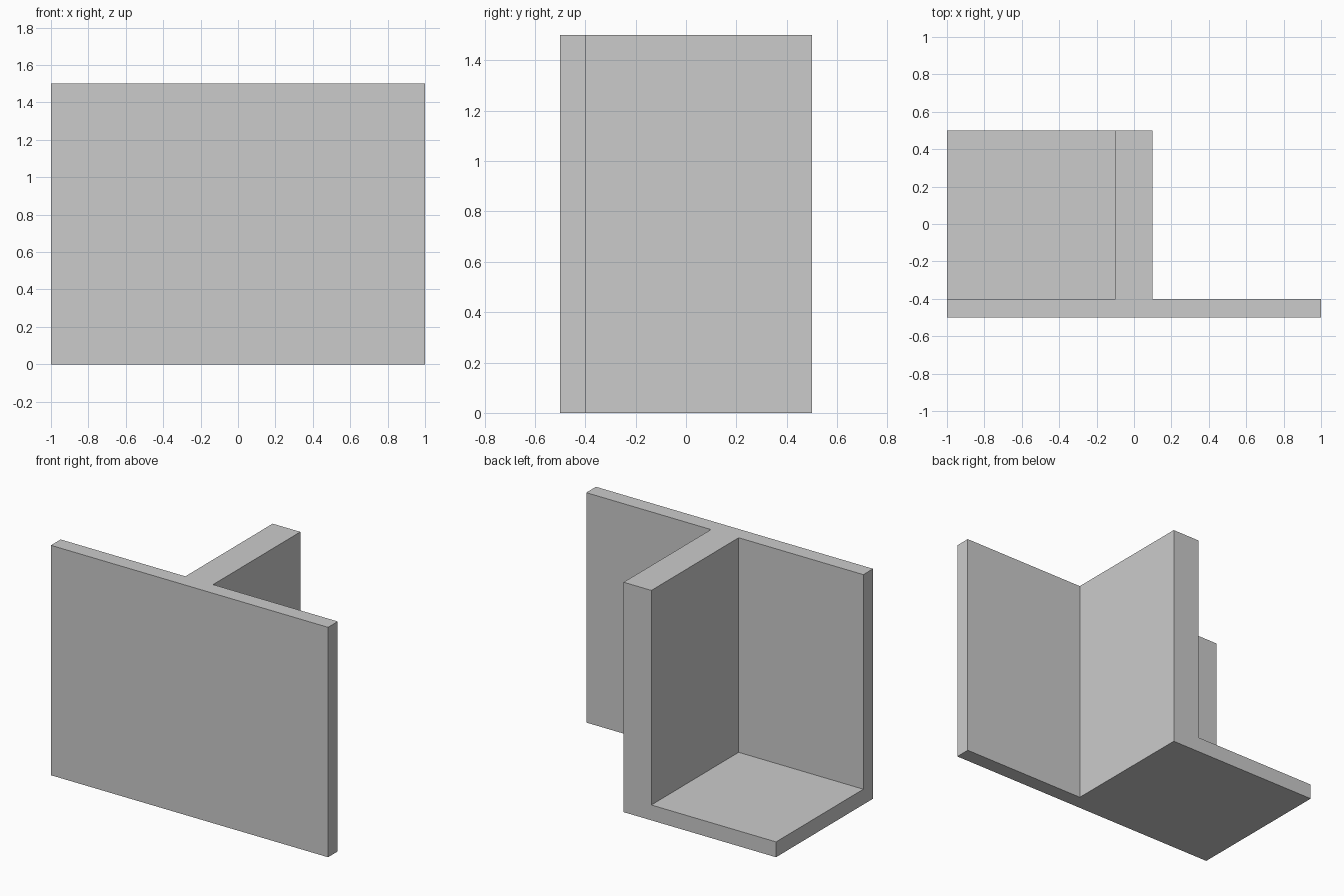
import bpy, bmesh
from math import radians

if "Cube" in bpy.data.objects:
    bpy.data.objects.remove(bpy.data.objects["Cube"])

FLOOR_T, HEIGHT = 0.1, 1.5
bm = bmesh.new()

# Footprint: T-shaped walls plus the floor filling the left corner
pts = [(-1, -0.5), (1, -0.5), (1, -0.4), (0.1, -0.4), (0.1, 0.5),
       (-0.1, 0.5), (-0.1, -0.4), (-1, -0.4), (-1, 0.5)]
v = [bm.verts.new((x, y, 0)) for x, y in pts]
walls = bm.faces.new(v[:8])
floor = bm.faces.new([v[7], v[6], v[5], v[8]])


def raise_faces(faces, dz):
    geom = bmesh.ops.extrude_face_region(bm, geom=faces)["geom"]
    verts = [g for g in geom if isinstance(g, bmesh.types.BMVert)]
    bmesh.ops.translate(bm, verts=verts, vec=(0, 0, dz))
    return [g for g in geom if isinstance(g, bmesh.types.BMFace)]


# Raise everything to floor thickness, then only the walls to full height
tops = raise_faces([walls, floor], FLOOR_T)
raise_faces([f for f in tops if len(f.verts) == 8], HEIGHT - FLOOR_T)

# Merge coplanar faces
bmesh.ops.recalc_face_normals(bm, faces=bm.faces[:])
bmesh.ops.dissolve_limit(bm, angle_limit=radians(1), verts=bm.verts[:], edges=bm.edges[:])

mesh = bpy.data.meshes.new("corner_bracket")
bm.to_mesh(mesh)
bm.free()
bpy.context.collection.objects.link(bpy.data.objects.new("corner_bracket", mesh))
